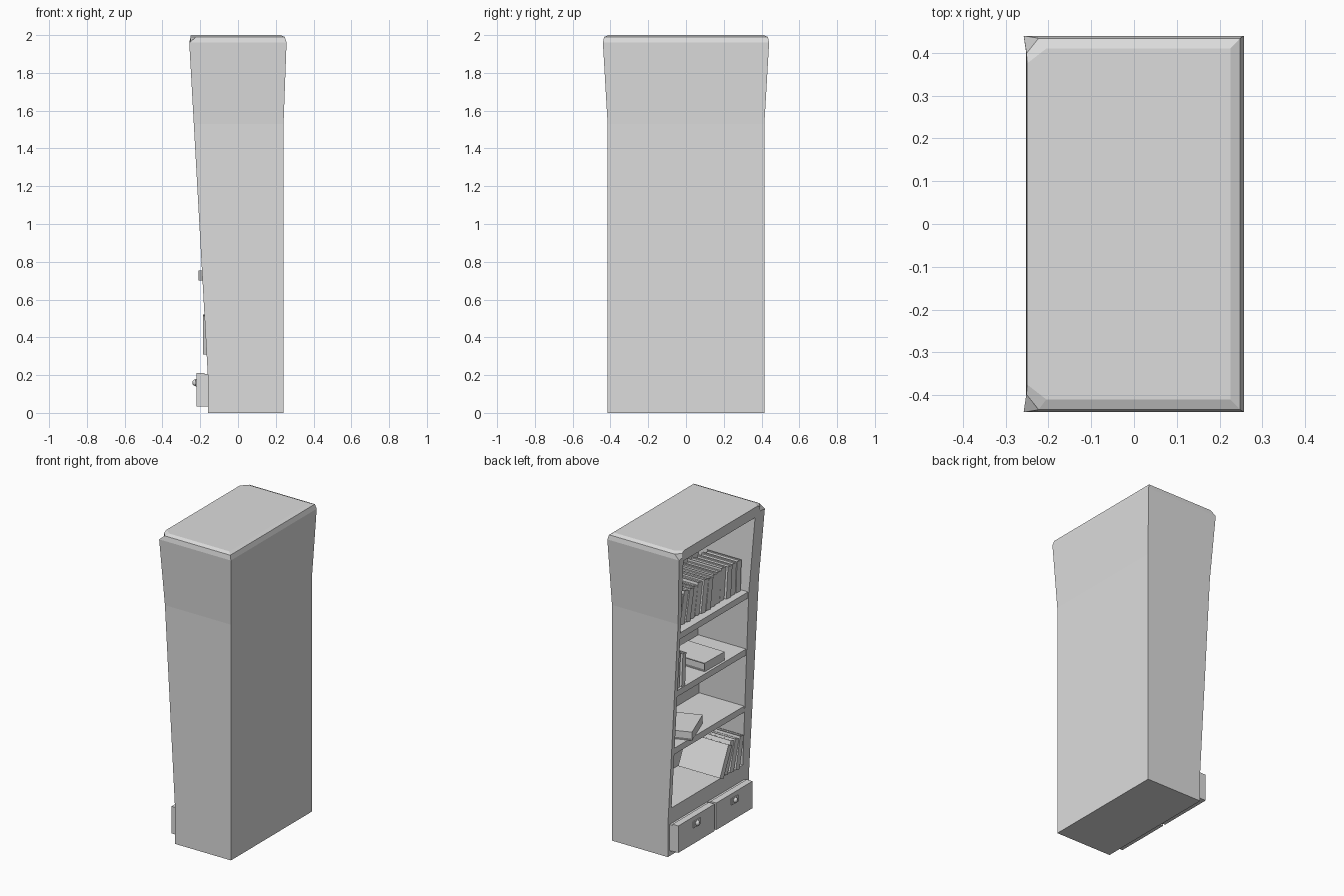
import bpy, bmesh, random
from mathutils import Matrix

if "Cube" in bpy.data.objects:
    bpy.data.objects.remove(bpy.data.objects["Cube"])

random.seed(4)
grey = bpy.data.materials.new("plain_grey")
grey.diffuse_color = (0.72, 0.72, 0.72, 1)
grey.use_nodes = True
grey.node_tree.nodes["Principled BSDF"].inputs["Base Color"].default_value = grey.diffuse_color


def finish(bm, name):
    bmesh.ops.recalc_face_normals(bm, faces=bm.faces)
    me = bpy.data.meshes.new(name)
    bm.to_mesh(me)
    bm.free()
    me.materials.append(grey)
    ob = bpy.data.objects.new(name, me)
    bpy.context.collection.objects.link(ob)
    return ob


def add_box(bm, x, y, z):
    """Box from three (low, high) ranges."""
    size = Matrix.Diagonal((x[1] - x[0], y[1] - y[0], z[1] - z[0], 1))
    mid = Matrix.Translation((sum(x) / 2, sum(y) / 2, sum(z) / 2))
    bmesh.ops.create_cube(bm, size=1, matrix=mid @ size)


def box(name, x, y, z):
    bm = bmesh.new()
    add_box(bm, x, y, z)
    return finish(bm, name)


def loft(name, sections):
    """Closed skin through rings of points, given as (z, [(x, y), ...])."""
    bm = bmesh.new()
    loops = [[bm.verts.new((x, y, z)) for x, y in pts] for z, pts in sections]
    n = len(loops[0])
    for a, b in zip(loops, loops[1:]):
        for i in range(n):
            j = (i + 1) % n
            bm.faces.new((a[i], a[j], b[j], b[i]))
    bm.faces.new(loops[0][::-1])
    bm.faces.new(loops[-1])
    bmesh.ops.remove_doubles(bm, verts=bm.verts, dist=1e-5)
    return finish(bm, name)


def front_x(z):
    """Sloping front line of the cabinet."""
    return -0.16 - 0.055 * max(0, z - 0.2)


# cabinet shell: height, front x, back x, half width, front corner cut in x and y
rings = [(0, -.16, .24, .415, 0, 0), (.2, -.16, .24, .415, 0, 0),
         (1.53, -.234, .241, .415, 0, 0), (1.96, -.252, .257, .44, -.006, .04),
         (1.99, -.251, .248, .434, .028, .035), (2.0, -.25, .225, .41, .045, .035)]
cabinet = loft("cabinet", [
    (z, [(xf, cy - hy), (xf + cx, -hy), (xb, -hy), (xb, hy), (xf + cx, hy), (xf, hy - cy)])
    for z, xf, xb, hy, cx, cy in rings])

# hollow for the shelves
cutter = loft("hollow_cutter", [
    (z, [(-.6, y), (.14, y), (.14, .385), (-.6, .385)])
    for z, y in ((.31, -.345), (1.46, -.315), (1.935, -.35))])
cutter.hide_render = True
mod = cabinet.modifiers.new("hollow", 'BOOLEAN')
mod.operation = 'DIFFERENCE'
mod.solver = 'EXACT'
mod.object = cutter
bpy.context.view_layer.objects.active = cabinet
bpy.ops.object.modifier_apply(modifier="hollow")
bpy.data.objects.remove(cutter)

# shelves
for z in (.70, 1.08, 1.46):
    box("shelf", (front_x(z) + .004, .145), (-.35, .39), (z - .04, z))

# drawers with handle plate and knob
for y in (.207, -.182):
    bm = bmesh.new()
    add_box(bm, (-.18, -.15), (y - .19, y + .19), (.035, .205))
    add_box(bm, (-.22, -.178), (y - .186, y + .186), (.035, .21))
    finish(bm, "drawer")
    box("handle_plate", (-.226, -.219), (y - .035, y + .035), (.14, .18))
    bm = bmesh.new()
    bmesh.ops.create_uvsphere(bm, u_segments=12, v_segments=8, radius=.018,
                              matrix=Matrix.Translation((-.224, y, .16)))
    finish(bm, "knob")


def book(matrix, depth, thick, height):
    """Two cover boards, a spine and a recessed page block, spine facing -x."""
    b, r = .006, .007
    bm = bmesh.new()
    add_box(bm, (0, depth), (0, b), (0, height))
    add_box(bm, (0, depth), (thick - b, thick), (0, height))
    add_box(bm, (0, b), (b, thick - b), (0, height))
    add_box(bm, (b, depth - r), (b, thick - b), (r, height - r))
    bmesh.ops.transform(bm, matrix=matrix, verts=bm.verts)
    finish(bm, "book")


def standing(x, y, z, lean, depth, thick, height):
    book(Matrix.Translation((x, y, z)) @ Matrix.Rotation(lean, 4, 'X'), depth, thick, height)


# lying book: corner, turn about z, size
def lying(x, y, z, turn, depth, thick, width):
    m = Matrix.Translation((x, y, z)) @ Matrix.Rotation(turn, 4, 'Z') @ Matrix.Rotation(1.570796, 4, 'X')
    book(m, depth, thick, width)


# top shelf: full row, leaning more towards the left end
count = 13
for i in range(count):
    standing(-.18 + random.uniform(-.005, .01), -.3 + i * .0515, 1.46, .05 + .016 * i,
             .245, .046, random.uniform(.198, .21))

# middle shelf: two standing books and one lying flat
standing(-.2, .295, 1.08, .06, .25, .035, .21)
standing(-.19, .34, 1.08, .06, .25, .035, .23)
lying(-.186, .075, 1.08, -.02, .265, .055, .2)

# lower shelf: one turned book sticking out
lying(-.208, .235, .70, .36, .25, .055, .25)

# bottom: leaning books
for i, (y, lean) in enumerate(((-.285, .22), (-.232, .28), (-.178, .36), (-.12, .45))):
    standing(-.185 + .006 * (i % 3), y, .31, lean, .3, .04, .208 - .004 * (i % 2))
